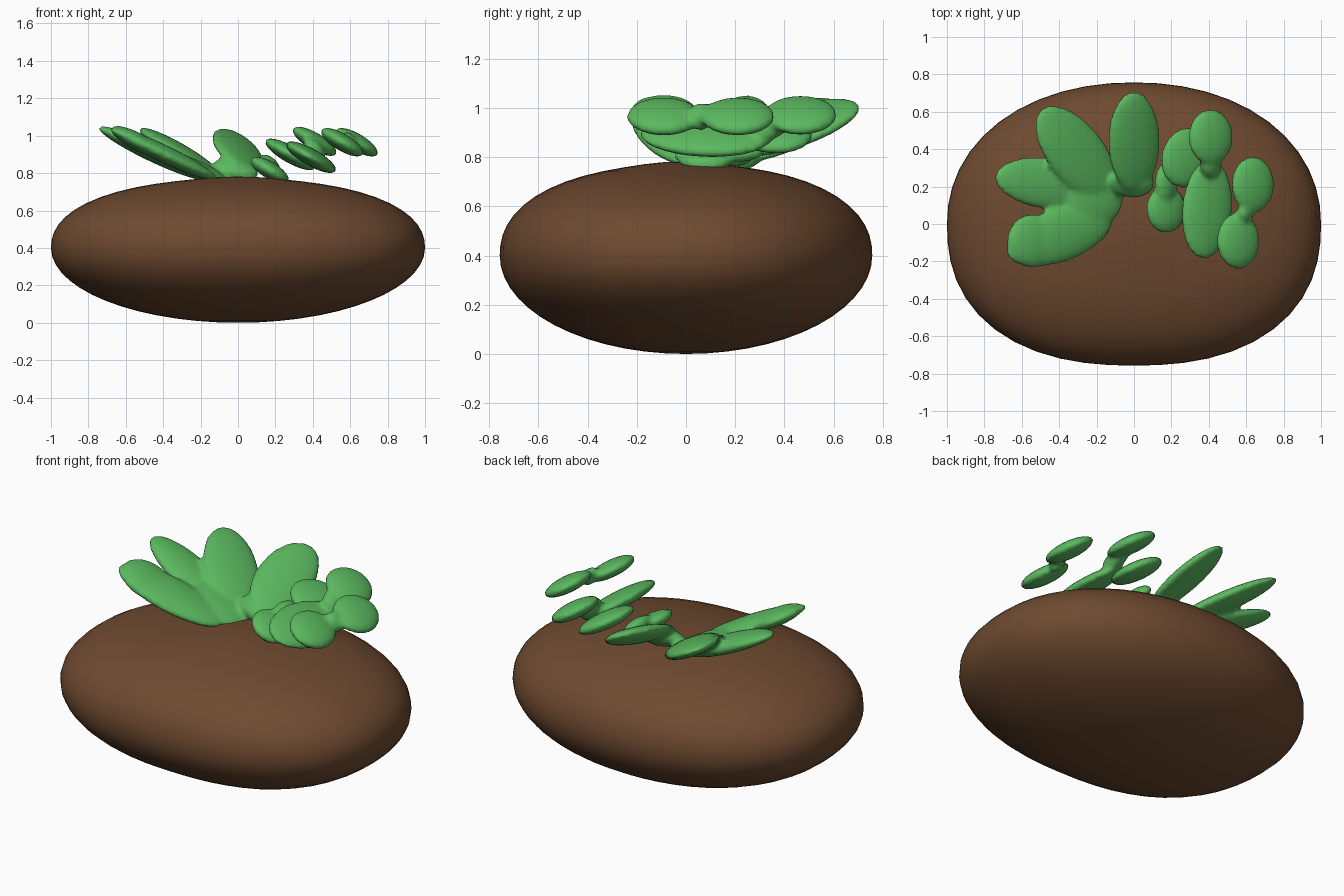
import bpy
import bmesh
from math import radians, exp
from mathutils import Matrix

cube = bpy.data.objects.get("Cube")
if cube:
    bpy.data.objects.remove(cube, do_unlink=True)


def make_material(name, rgb):
    mat = bpy.data.materials.new(name)
    mat.use_nodes = True
    mat.diffuse_color = (*rgb, 1)
    mat.node_tree.nodes["Principled BSDF"].inputs["Base Color"].default_value = (*rgb, 1)
    return mat


def make_object(name, bm, mat):
    mesh = bpy.data.meshes.new(name)
    bm.to_mesh(mesh)
    bm.free()
    mesh.materials.append(mat)
    mesh.shade_smooth()
    obj = bpy.data.objects.new(name, mesh)
    bpy.context.scene.collection.objects.link(obj)
    return obj


brown = make_material("earth brown", (0.156, 0.068, 0.029))
green = make_material("leaf green", (0.105, 0.485, 0.115))

# Rounded mound: a squashed sphere, fuller on top and at the front corners
bm = bmesh.new()
bmesh.ops.create_uvsphere(bm, u_segments=48, v_segments=28, radius=1)
for v in bm.verts:
    x, y, z = v.co
    n = 2.35 if y < 0 else 2.12
    plan = (abs(x) ** n + abs(y) ** n) ** (1 / n)
    flat = (x * x + y * y) ** 0.5
    if plan > 1e-5:
        x, y = x * flat / plan, y * flat / plan
    if z > 0:
        full = (flat ** 2.25 + z ** 2.25) ** (-1 / 2.25)
        x, y, z = x * full, y * full, z * full
    height = 0.37 if z > 0 else 0.4
    crest = 0.012 * exp(-(x * x + (y + 0.05) ** 2) / 0.05) if z > 0 else 0
    v.co = (x, y * 0.757, 0.4 + z * height + crest)
make_object("mound", bm, brown)


# Flat oval pads: centre, half length, half width, turn, slope along x and y
def add_pad(bm, centre, a, b, turn=0, gx=-0.5, gy=0.0, thick=0.052):
    shear = Matrix.Identity(4)
    shear[2][0], shear[2][1] = gx, gy
    matrix = (Matrix.Translation(centre) @ shear
              @ Matrix.Rotation(radians(turn), 4, "Z")
              @ Matrix.Diagonal((a, b, thick, 1)))
    bmesh.ops.create_uvsphere(bm, u_segments=28, v_segments=16, radius=1, matrix=matrix)


def make_cluster(name, pads):
    bm = bmesh.new()
    for pad in pads:
        add_pad(bm, *pad)
    obj = make_object(name, bm, green)
    remesh = obj.modifiers.new("Merge", "REMESH")
    remesh.mode = "VOXEL"
    remesh.voxel_size = 0.014
    remesh.use_smooth_shade = True
    smooth = obj.modifiers.new("Soften", "SMOOTH")
    smooth.factor = 0.5
    smooth.iterations = 5


# Large fan of pads with its root on the mound
make_cluster("pad_fan", [
    ((-0.40, -0.06, 0.905), 0.30, 0.145, 20, -0.46),
    ((-0.54, -0.09, 0.97), 0.14, 0.145, 0, -0.46),
    ((-0.45, 0.215, 0.905), 0.30, 0.14, -8, -0.46),
    ((-0.31, 0.38, 0.91), 0.30, 0.155, -52, -0.5, 0.08),
    ((0.0, 0.44, 0.92), 0.14, 0.27, 0, -0.5, 0.3),
    ((-0.22, 0.15, 0.82), 0.17, 0.17, 0, -0.42),
    ((-0.01, 0.22, 0.82), 0.12, 0.08, 0, -0.2, 0.3),
])

# Small pads on the left side
make_cluster("low_pads", [
    ((0.17, 0.08, 0.815), 0.105, 0.13, 0),
    ((0.17, 0.22, 0.84), 0.06, 0.11, 0),
    ((0.28, 0.355, 0.9), 0.135, 0.165, -15),
])
make_cluster("middle_pads", [
    ((0.39, 0.08, 0.885), 0.135, 0.27, -5),
    ((0.41, 0.465, 0.97), 0.12, 0.15, 0),
    ((0.41, 0.33, 0.93), 0.06, 0.08, 0),
])
make_cluster("outer_pads", [
    ((0.635, 0.21, 0.965), 0.115, 0.152, 0),
    ((0.557, -0.09, 0.965), 0.115, 0.152, 0),
    ((0.595, 0.06, 0.965), 0.045, 0.05, 0),
])
